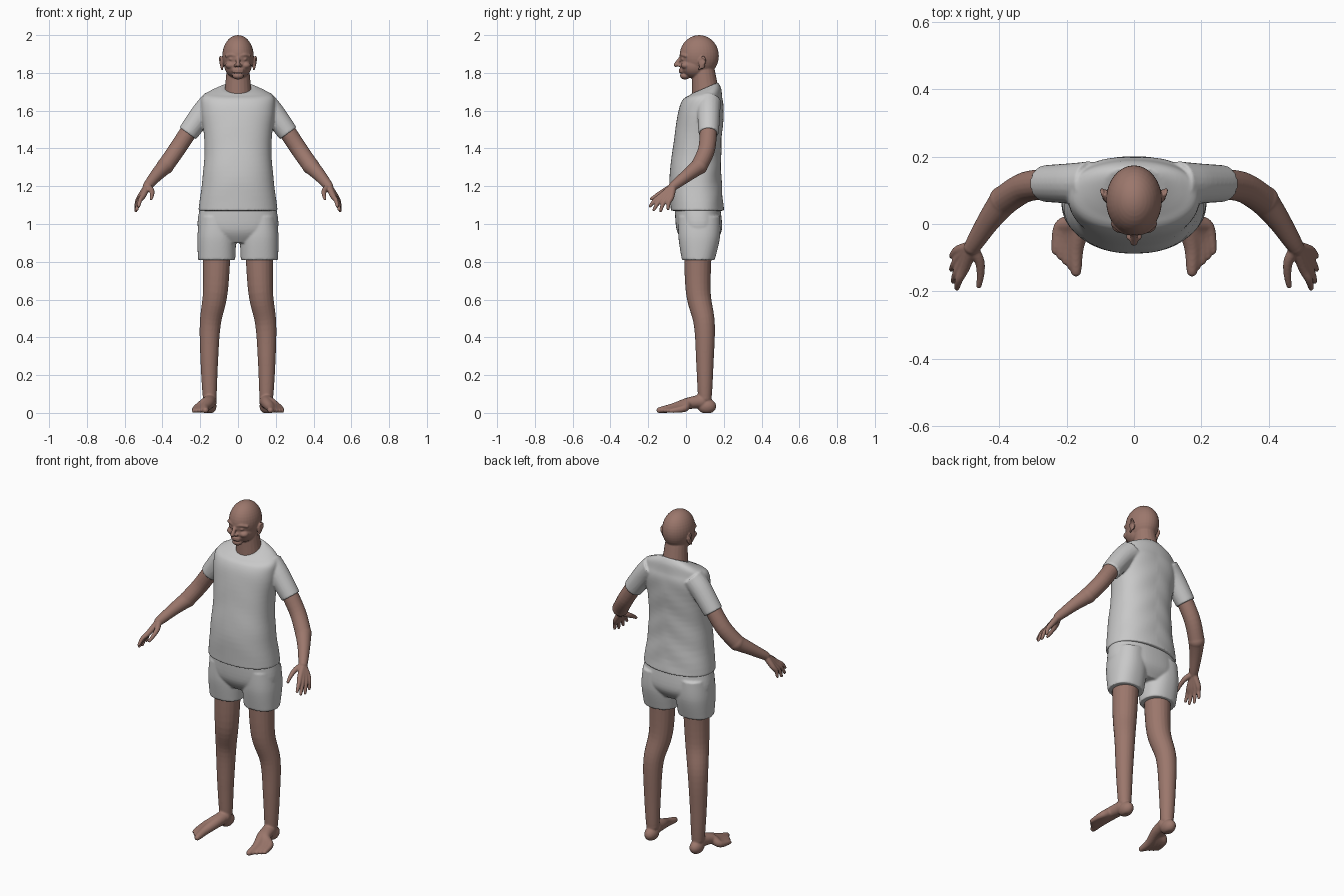
import bpy, bmesh, math
from mathutils import Vector, Matrix

cube = bpy.data.objects.get("Cube")
if cube:
    bpy.data.objects.remove(cube, do_unlink=True)


def material(name, rgb):
    mat = bpy.data.materials.new(name)
    mat.use_nodes = True
    mat.diffuse_color = (*rgb, 1)
    mat.node_tree.nodes["Principled BSDF"].inputs["Base Color"].default_value = (*rgb, 1)
    return mat


SKIN = material("warm_brown_skin", (0.33, 0.185, 0.15))
CLOTH = material("light_grey_cloth", (0.58, 0.58, 0.58))


def spline(rows, steps=6):
    """Smooth curve through equal-length tuples."""
    rows = [Vector(row) for row in rows]
    tangents = [(rows[min(i + 1, len(rows) - 1)] - rows[max(i - 1, 0)]) / 2 for i in range(len(rows))]
    curve = []
    for i in range(len(rows) - 1):
        start, end = rows[i], rows[i + 1]
        for k in range(steps):
            t = k / steps
            ease = t * t * (3 - 2 * t)
            curve.append(start.lerp(end, ease) + tangents[i] * t * (1 - t) ** 2
                         - tangents[i + 1] * t * t * (1 - t))
    return curve + [rows[-1]]


def skin_rings(bm, rings):
    loops = [[bm.verts.new(point) for point in ring] for ring in rings]
    for lower, upper in zip(loops, loops[1:]):
        for i in range(len(lower)):
            bm.faces.new((lower[i - 1], lower[i], upper[i], upper[i - 1]))
    bm.faces.new(loops[0])
    bm.faces.new(loops[-1])


def circle(sides):
    return [(math.cos(math.tau * i / sides), math.sin(math.tau * i / sides)) for i in range(sides)]


def garment(bm, rows, offset=0, folds=0):
    """Upright rounded-box loft; rows are height, centre y, half width, half depth."""
    rings = []
    for z, centre, width, depth in spline(rows):
        rise = max(0, z - 1.66) / 2  # the collar sits higher at the back
        ring = []
        for c, s in circle(64):
            x = math.copysign(abs(c) ** 0.87, c)
            y = math.copysign(abs(s) ** 0.87, s)
            swell = 1 + folds * math.sin(42 * z + 5 * abs(x)) * max(0.2, s)
            ring.append((offset + width * x * swell, centre + depth * y * swell, z + rise * y))
        rings.append(ring)
    skin_rings(bm, rings)


def ball(bm, centre, size):
    matrix = Matrix.Translation(centre) @ Matrix.Diagonal((*size, 1))
    bmesh.ops.create_uvsphere(bm, u_segments=32, v_segments=20, radius=1, matrix=matrix)


def tube(bm, path, thick, thin, round_ends=True):
    """Tube along a smooth path, tapering evenly from thick to thin."""
    points = spline(path)
    last = len(points) - 1
    rings, across, previous = [], None, None
    for i, point in enumerate(points):
        radius = thick + (thin - thick) * i / last
        along = (points[min(i + 1, last)] - points[max(i - 1, 0)]).normalized()
        if across is None:
            across = along.orthogonal().normalized()
        else:
            across = previous.rotation_difference(along) @ across
        previous, other = along, along.cross(across)
        rings.append([point + (across * c + other * s) * radius for c, s in circle(20)])
    skin_rings(bm, rings)
    if round_ends:
        ball(bm, points[0], [thick] * 3)
        ball(bm, points[-1], [thin] * 3)


def mirror(bm):
    """Copy everything so far to the other side."""
    copy = bmesh.ops.duplicate(bm, geom=bm.verts[:] + bm.edges[:] + bm.faces[:])
    for item in copy["geom"]:
        if isinstance(item, bmesh.types.BMVert):
            item.co.x *= -1


def finish(name, bm, mat, voxel):
    """Fuse the overlapping volumes into one soft surface."""
    for vert in bm.verts:
        vert.co.z = max(vert.co.z, 0)
    bmesh.ops.recalc_face_normals(bm, faces=bm.faces)
    mesh = bpy.data.meshes.new(name)
    bm.to_mesh(mesh)
    bm.free()
    mesh.materials.append(mat)
    obj = bpy.data.objects.new(name, mesh)
    bpy.context.collection.objects.link(obj)
    fuse = obj.modifiers.new("fuse", 'REMESH')
    fuse.mode = 'VOXEL'
    fuse.voxel_size = voxel
    fuse.use_smooth_shade = True
    soften = obj.modifiers.new("soften", 'SMOOTH')
    soften.factor = 0.5
    soften.iterations = 3


# Head: paired features first, then skull, jaw, nose, lips and neck
bm = bmesh.new()
ball(bm, (0.014, -0.038, 1.84), (0.01, 0.01, 0.008))  # nostril
ball(bm, (0.033, -0.016, 1.873), (0.015, 0.01, 0.009))  # eye
ball(bm, (0.04, 0, 1.84), (0.027, 0.027, 0.02))  # cheek
tube(bm, [(0.01, -0.026, 1.89), (0.035, -0.02, 1.896), (0.06, 0, 1.89)], 0.008, 0.009)  # brow
ball(bm, (0.085, 0.085, 1.85), (0.01, 0.018, 0.03))  # ear
tube(bm, [(0.084, 0.07, 1.86), (0.094, 0.09, 1.885), (0.094, 0.1, 1.86), (0.084, 0.07, 1.82)], 0.005, 0.006)
mirror(bm)
ball(bm, (0, 0.07, 1.89), (0.083, 0.104, 0.11))
ball(bm, (0, 0.045, 1.84), (0.073, 0.077, 0.07))
ball(bm, (0, -0.005, 1.785), (0.03, 0.027, 0.02))
ball(bm, (0, -0.01, 1.815), (0.036, 0.023, 0.022))
tube(bm, [(0, -0.02, 1.89), (0, -0.038, 1.865), (0, -0.053, 1.843)], 0.009, 0.012)
for height in (1.806, 1.817):
    tube(bm, [(-0.024, -0.025, height), (0, -0.034, height), (0.024, -0.025, height)], 0.005, 0.005)
tube(bm, [(0, 0.11, 1.64), (0, 0.1, 1.73), (0, 0.09, 1.83)], 0.08, 0.058)
finish("head_and_neck", bm, SKIN, 0.004)

# Shirt: sleeves and body
bm = bmesh.new()
tube(bm, [(0.13, 0.12, 1.645), (0.185, 0.12, 1.59), (0.266, 0.12, 1.48)], 0.067, 0.054, False)
mirror(bm)
garment(bm, [(1.07, 0.06, 0.21, 0.14), (1.25, 0.05, 0.187, 0.137), (1.42, 0.06, 0.177, 0.127),
             (1.6, 0.08, 0.195, 0.12), (1.67, 0.09, 0.19, 0.1), (1.7, 0.1, 0.15, 0.085),
             (1.72, 0.1, 0.09, 0.07)], folds=0.012)
finish("shirt", bm, CLOTH, 0.006)

# Shorts: legs and hips
bm = bmesh.new()
garment(bm, [(0.81, 0.065, 0.098, 0.087), (0.93, 0.07, 0.102, 0.11), (1.04, 0.07, 0.09, 0.11)], offset=0.113)
mirror(bm)
garment(bm, [(0.9, 0.07, 0.12, 0.08), (0.97, 0.07, 0.21, 0.12), (1.1, 0.06, 0.2, 0.12)])
finish("shorts", bm, CLOTH, 0.006)

# Arms and hands: fingers spread evenly between index and little finger
bm = bmesh.new()
elbow, wrist = Vector((0.385, 0.07, 1.307)), Vector((0.48, -0.068, 1.2))
tube(bm, [(0.235, 0.12, 1.53), (0.32, 0.11, 1.4), elbow], 0.046, 0.044)
tube(bm, [elbow, (0.43, 0.01, 1.26), wrist], 0.045, 0.024)
tube(bm, [wrist, (0.458, -0.11, 1.178), (0.455, -0.15, 1.155), (0.46, -0.184, 1.133)], 0.018, 0.008)
for finger in range(4):
    t = finger / 3
    knuckle = Vector((0.502, -0.13, 1.15)).lerp(Vector((0.52, -0.078, 1.142)), t)
    tip = Vector((0.525, -0.19, 1.095)).lerp(Vector((0.54, -0.095, 1.08)), t)
    tip += (tip - knuckle) * math.sin(math.pi * t) * 0.3
    bend = knuckle.lerp(tip, 0.5) + Vector((0.005, -0.005, 0.003))
    tube(bm, [wrist, knuckle, bend, tip], 0.019, 0.008)
mirror(bm)
finish("arms", bm, SKIN, 0.004)

# Legs and feet: toes fan out from the ankle
bm = bmesh.new()
tube(bm, [(0.112, 0.063, 0.88), (0.12, 0.065, 0.64), (0.147, 0.097, 0.47),
          (0.152, 0.1, 0.26), (0.15, 0.1, 0.08)], 0.076, 0.036)
ball(bm, (0.15, 0.11, 0.035), (0.036, 0.05, 0.04))
for toe in range(5):
    t = toe / 4
    tip = Vector((0.172, -0.14, 0.014)).lerp(Vector((0.234, -0.08, 0.011)), t)
    base = tip + Vector((-0.015 * t, 0.07, 0.013))
    instep = Vector((0.155 + 0.02 * t, 0.01, 0.05))
    tube(bm, [(0.15, 0.08, 0.06), instep, base, tip], 0.038, 0.011 if toe else 0.016)
mirror(bm)
finish("legs", bm, SKIN, 0.005)
